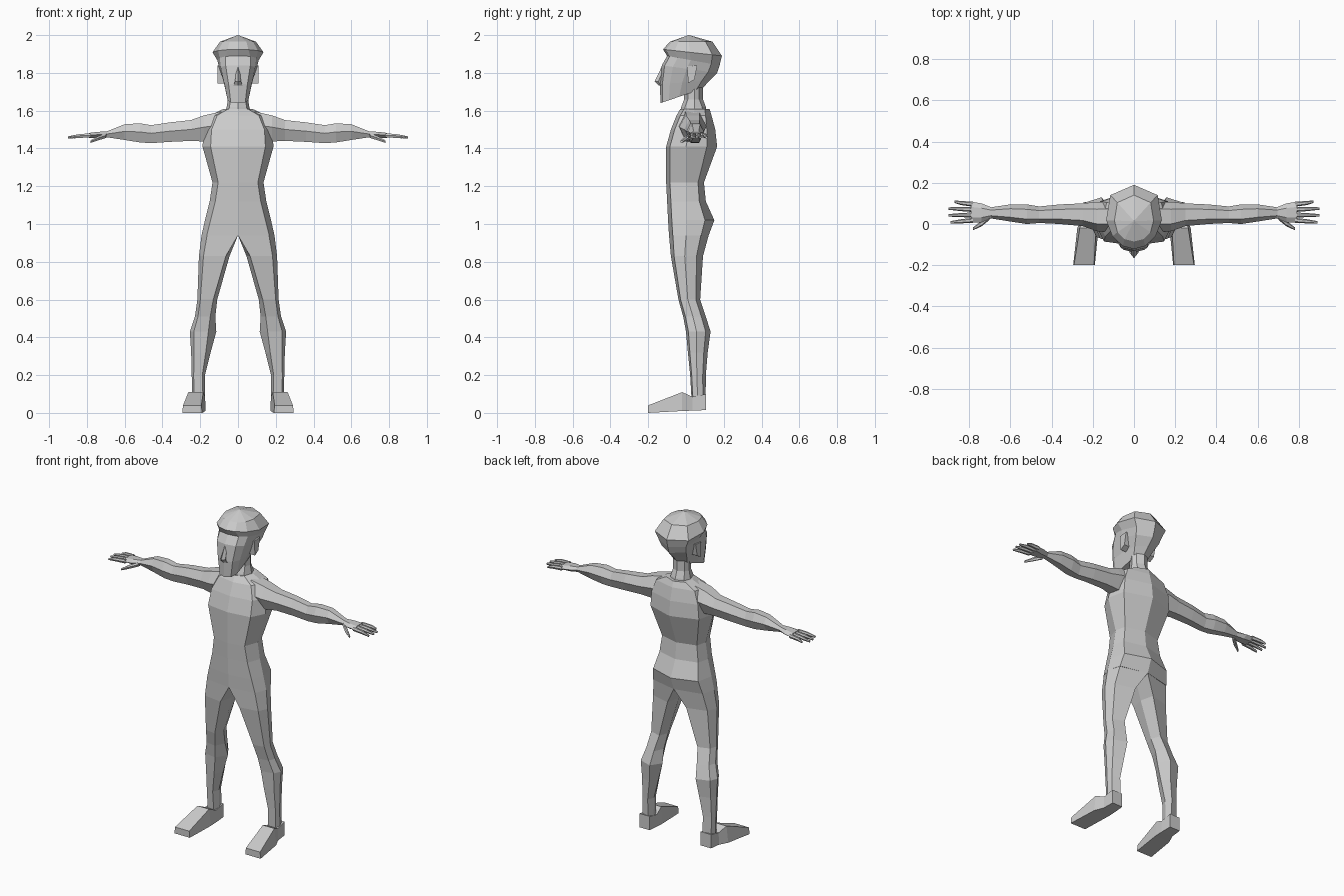
import bpy, bmesh
from mathutils import Matrix

grey = bpy.data.materials.new("light_grey")
grey.diffuse_color = (0.6, 0.6, 0.6, 1)


def loft(name, rings, closed=True):
    """Skin a list of rings, cap both ends and mirror the result across x = 0.
    Open rings run from the front centre line round to the back centre line."""
    bm = bmesh.new()
    vs = [[bm.verts.new(p) for p in r] for r in rings]
    n = len(rings[0])
    for a, b in zip(vs, vs[1:]):
        for i in range(n if closed else n - 1):
            j = (i + 1) % n
            bm.faces.new((a[i], a[j], b[j], b[i]))
    bm.faces.new(vs[0])
    bm.faces.new(vs[-1][::-1])
    bmesh.ops.mirror(bm, geom=bm.verts[:] + bm.edges[:] + bm.faces[:],
                     matrix=Matrix.Identity(4), merge_dist=0.0005, axis='X')
    bmesh.ops.remove_doubles(bm, verts=bm.verts, dist=0.0005)
    bmesh.ops.recalc_face_normals(bm, faces=bm.faces)
    me = bpy.data.meshes.new(name)
    bm.to_mesh(me)
    bm.free()
    me.materials.append(grey)
    ob = bpy.data.objects.new(name, me)
    bpy.context.collection.objects.link(ob)
    return ob


# Torso: z, front y, back y, front half width, side half width, side y
def torso_ring(z, yf, yb, wf, ws, ys):
    return [(0, yf, z), (wf, yf + 0.02, z), (ws, ys, z),
            (ws * 0.88, yb - (yb - ys) * 0.33, z), (0, yb, z)]

loft("torso", [torso_ring(*r) for r in [
    (0.94, -0.09, 0.12, 0.165, 0.193, 0.0),
    (1.02, -0.095, 0.15, 0.145, 0.175, 0.0),
    (1.12, -0.10, 0.105, 0.12, 0.15, 0.0),
    (1.22, -0.105, 0.095, 0.105, 0.135, 0.0),
    (1.41, -0.105, 0.165, 0.145, 0.188, 0.0),
    (1.50, -0.08, 0.155, 0.14, 0.18, 0.02),
    (1.575, -0.05, 0.135, 0.11, 0.15, 0.04),
    (1.61, -0.03, 0.125, 0.05, 0.075, 0.045)]], closed=False)


# Legs: z, front y, back y, inner x, outer x, inset of the inner corners
def leg_ring(z, yf, yb, xi, xo, a):
    w, d = xo - xi, yb - yf
    return [(xi + a * w, yf, z), (xi + 0.85 * w, yf + 0.1 * d, z),
            (xo, yf + 0.43 * d, z), (xi + 0.87 * w, yb - 0.2 * d, z),
            (xi + a * w, yb, z), (xi, yf + 0.5 * d, z)]

loft("legs", [leg_ring(*r) for r in [
    (0.94, -0.09, 0.12, 0.0, 0.193, 0.0),
    (0.83, -0.08, 0.09, 0.045, 0.207, 0.12),
    (0.60, -0.04, 0.075, 0.11, 0.215, 0.2),
    (0.51, -0.015, 0.105, 0.12, 0.228, 0.25),
    (0.43, 0.0, 0.13, 0.115, 0.255, 0.3),
    (0.32, 0.01, 0.115, 0.145, 0.248, 0.25),
    (0.20, 0.022, 0.105, 0.175, 0.245, 0.2),
    (0.06, 0.03, 0.104, 0.175, 0.243, 0.15)]])

# Feet: y, inner x, outer x, bottom z, top z, top inset
loft("feet", [[(xi, y, z0), (xo, y, z0), (xo - c, y, z1), (xi + c, y, z1)]
              for y, xi, xo, z0, z1, c in [
    (0.106, 0.175, 0.245, 0.015, 0.10, 0),
    (0.035, 0.172, 0.25, 0.012, 0.085, 0.002),
    (-0.02, 0.172, 0.275, 0.01, 0.11, 0.012),
    (-0.20, 0.19, 0.295, 0.0, 0.04, 0.004)]])


# Arms, hands and fingers: hexagonal rings along x
def arm_ring(x, y0, y1, z0, z1):
    d, zm = y1 - y0, z0 + 0.55 * (z1 - z0)
    return [(x, y0, zm), (x, y0 + 0.25 * d, z1), (x, y0 + 0.75 * d, z1),
            (x, y1, zm), (x, y0 + 0.75 * d, z0), (x, y0 + 0.25 * d, z0)]

loft("arms", [arm_ring(*r) for r in [
    (0.09, -0.04, 0.11, 1.44, 1.595),
    (0.18, -0.035, 0.107, 1.437, 1.575),
    (0.25, -0.01, 0.10, 1.44, 1.55),
    (0.36, 0.0, 0.095, 1.435, 1.538),
    (0.46, 0.005, 0.085, 1.428, 1.523),
    (0.52, 0.0, 0.095, 1.432, 1.533),
    (0.60, 0.012, 0.095, 1.445, 1.528),
    (0.70, 0.028, 0.08, 1.46, 1.488)]])

loft("palms", [arm_ring(*r) for r in [
    (0.69, 0.028, 0.08, 1.46, 1.49),
    (0.74, 0.008, 0.10, 1.455, 1.488),
    (0.79, 0.008, 0.108, 1.455, 1.482)]])

# Fingers: base y, tip y, tip x
for k, (yb, yt, xt) in enumerate([(0.018, 0.008, 0.89), (0.044, 0.042, 0.90),
                                  (0.07, 0.075, 0.90), (0.096, 0.108, 0.87)]):
    loft(f"finger_{k + 1}", [
        arm_ring(0.78, yb - 0.012, yb + 0.012, 1.458, 1.48),
        arm_ring(0.84, (yb + yt) / 2 - 0.01, (yb + yt) / 2 + 0.01, 1.456, 1.476),
        arm_ring(xt, yt - 0.006, yt + 0.006, 1.453, 1.464)])

loft("thumbs", [arm_ring(0.70, 0.02, 0.05, 1.455, 1.48),
                arm_ring(0.74, -0.012, 0.015, 1.443, 1.465),
                arm_ring(0.78, -0.03, -0.016, 1.43, 1.443)])

# Neck
loft("neck", [[(0, yf, z), (w * 0.75, yf + 0.02, z), (w, 0.045, z),
               (w * 0.75, yb - 0.02, z), (0, yb, z)]
              for z, yf, yb, w in [(1.59, -0.03, 0.11, 0.068), (1.62, -0.025, 0.105, 0.06),
                                   (1.66, -0.01, 0.09, 0.053), (1.76, -0.01, 0.09, 0.053)]],
     closed=False)


# Head: front z, back z, front y, back y, front half width, side half width
def head_ring(zf, zb, yf, yb, wf, ws):
    pts = [(0, 0), (wf, 0.05), (0.5 * (wf + ws) + 0.01 * (ws > 0.01), 0.2),
           (ws, 0.45), (ws * 0.85, 0.84), (0, 1)]
    return [(x, yf + t * (yb - yf), zf + t * (zb - zf)) for x, t in pts]

loft("head", [head_ring(*r) for r in [
    (1.64, 1.715, -0.135, 0.085, 0.038, 0.052),
    (1.74, 1.76, -0.138, 0.125, 0.05, 0.075),
    (1.84, 1.80, -0.128, 0.165, 0.065, 0.098),
    (1.89, 1.84, -0.10, 0.178, 0.065, 0.11),
    (1.925, 1.89, -0.122, 0.19, 0.055, 0.135),
    (1.965, 1.965, -0.085, 0.14, 0.045, 0.095),
    (2.0, 2.0, 0.013, 0.017, 0.001, 0.001)]], closed=False)

# Nose
loft("nose", [[(0, y, z), (w, y + d, z), (0, -0.11, z)]
              for z, y, w, d in [(1.83, -0.13, 0.008, 0.015), (1.755, -0.166, 0.016, 0.02),
                                 (1.733, -0.143, 0.024, 0.008)]], closed=False)

# Ears
loft("ears", [[(x, 0.012, 1.745), (x, 0.045, 1.765), (x, 0.06, 1.84), (x, 0.005, 1.835)]
              for x in (0.07, 0.108)])
